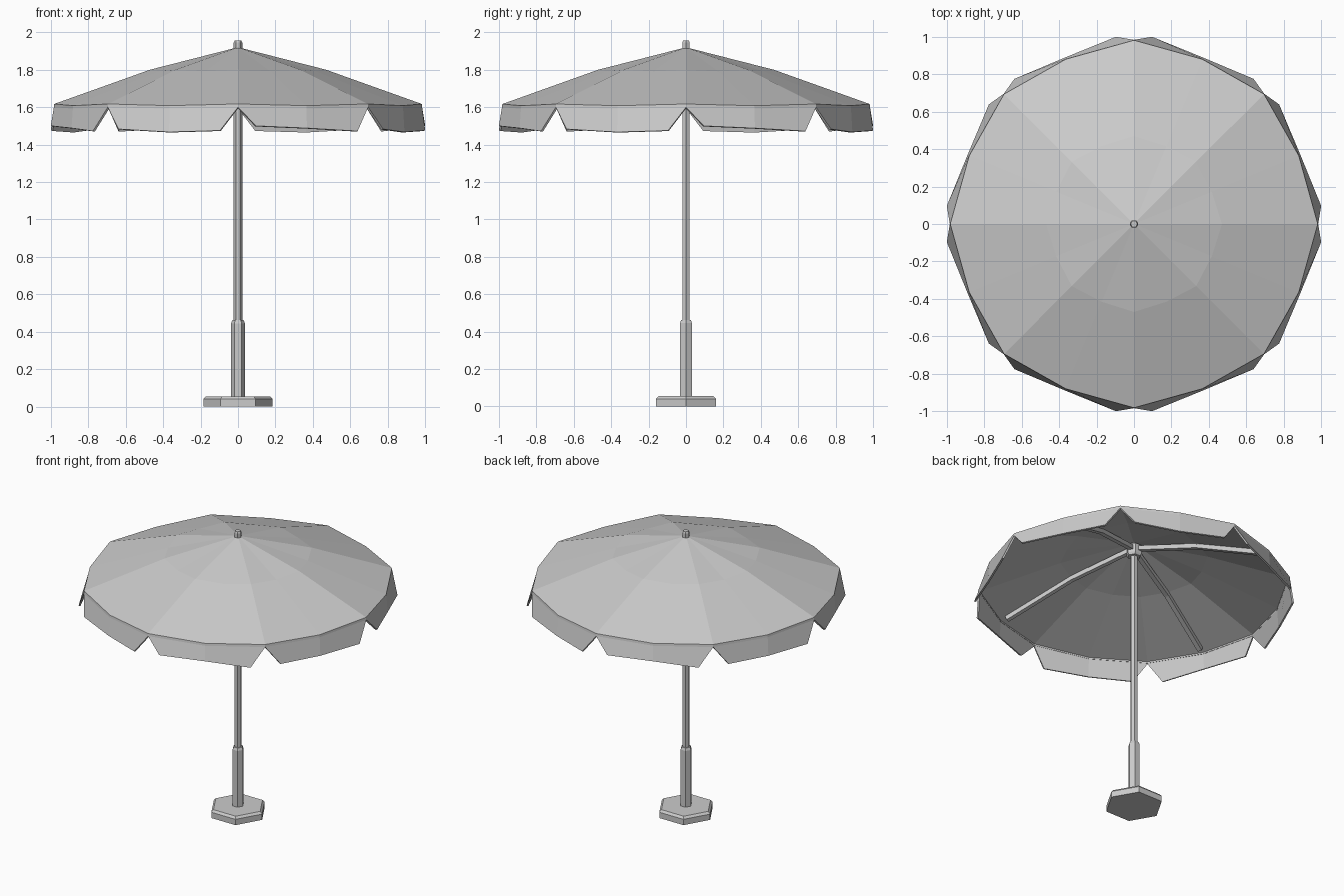
import bpy, math
from mathutils import Vector

if "Cube" in bpy.data.objects:
    bpy.data.objects.remove(bpy.data.objects["Cube"])

grey = bpy.data.materials.new("light grey")
grey.use_nodes = True
colour = (0.6, 0.6, 0.6, 1)
grey.diffuse_color = colour
grey.node_tree.nodes["Principled BSDF"].inputs["Base Color"].default_value = colour


def polar(r, degrees, z):
    a = math.radians(degrees)
    return Vector((r * math.cos(a), r * math.sin(a), z))


def make(name, verts, faces, thickness=0):
    mesh = bpy.data.meshes.new(name)
    mesh.from_pydata(verts, [], faces)
    mesh.materials.append(grey)
    obj = bpy.data.objects.new(name, mesh)
    bpy.context.collection.objects.link(obj)
    if thickness:
        shell = obj.modifiers.new("cloth", "SOLIDIFY")
        shell.thickness = thickness
        shell.offset = -1
    return obj


def turned(name, profile, sides=6):
    """Stack of polygon rings (radius, height) with closed ends."""
    verts = [polar(r, 360 * i / sides, z) for r, z in profile for i in range(sides)]
    faces = [(k * sides + i, k * sides + (i + 1) % sides,
              (k + 1) * sides + (i + 1) % sides, (k + 1) * sides + i)
             for k in range(len(profile) - 1) for i in range(sides)]
    faces.append(tuple(reversed(range(sides))))
    faces.append(tuple(range(len(verts) - sides, len(verts))))
    return make(name, verts, faces)


def beam(name, start, end, width, height):
    side = (end - start).cross(Vector((0, 0, 1))).normalized() * width / 2
    up = side.cross(end - start).normalized() * height / 2
    verts = [p + s * side + u * up for p in (start, end)
             for s, u in ((-1, -1), (1, -1), (1, 1), (-1, 1))]
    faces = [(i, (i + 1) % 4, (i + 1) % 4 + 4, i + 4) for i in range(4)]
    return make(name, verts, faces + [(3, 2, 1, 0), (4, 5, 6, 7)])


# Stand
turned("base", [(0.185, 0), (0.185, 0.04), (0.17, 0.055)])
turned("pole_sleeve", [(0.037, 0.05), (0.037, 0.445), (0.03, 0.462)])
turned("pole", [(0.023, 0.45), (0.023, 1.91)])
turned("rib_hub", [(0.042, 1.81), (0.05, 1.825), (0.05, 1.885)])
turned("finial", [(0.023, 1.9), (0.023, 1.945), (0.018, 1.956)])

# Canopy: rings of alternating corner and panel-middle points
rings = [((0.47, 1.8), (0.45, 1.792)),
         ((0.982, 1.617), (0.953, 1.608)),
         ((0.984, 1.6), (0.955, 1.592))]
N = 16
verts = [Vector((0, 0, 1.92))]
verts += [polar(ring[i % 2][0], 360 * i / N, ring[i % 2][1]) for ring in rings for i in range(N)]
faces = [(0, 1 + i, 1 + (i + 1) % N) for i in range(N)]
for k in range(len(rings) - 1):
    a, b = 1 + k * N, 1 + (k + 1) * N
    faces += [(a + i, b + i, b + (i + 1) % N, a + (i + 1) % N) for i in range(N)]
make("canopy", verts, faces, 0.012)

# Hanging flaps, with two alternating hem heights
(corner_r, corner_z), (mid_r, mid_z) = rings[-1]
hems = [(1.5, 1.488, 1.472), (1.483, 1.467, 1.475)]
for n in range(8):
    a = 45 * n
    left, mid, right = hems[n % 2]
    verts = [polar(corner_r, a, corner_z), polar(mid_r, a + 22.5, mid_z),
             polar(corner_r, a + 45, corner_z), polar(1.005, a + 5.5, left),
             polar(0.963, a + 22.5, mid), polar(1.005, a + 39.5, right)]
    make(f"flap_{n + 1}", verts, [(0, 3, 4, 1), (1, 4, 5, 2)], 0.012)

# Ribs under the panel middles
for n in range(4):
    a = 22.5 + 90 * n
    path = [polar(0.03, a, 1.862), polar(0.45, a, 1.766), polar(0.9, a, 1.6)]
    beam(f"inner_rib_{n + 1}", path[0], path[1], 0.03, 0.03)
    beam(f"outer_rib_{n + 1}", path[1], path[2], 0.03, 0.03)
